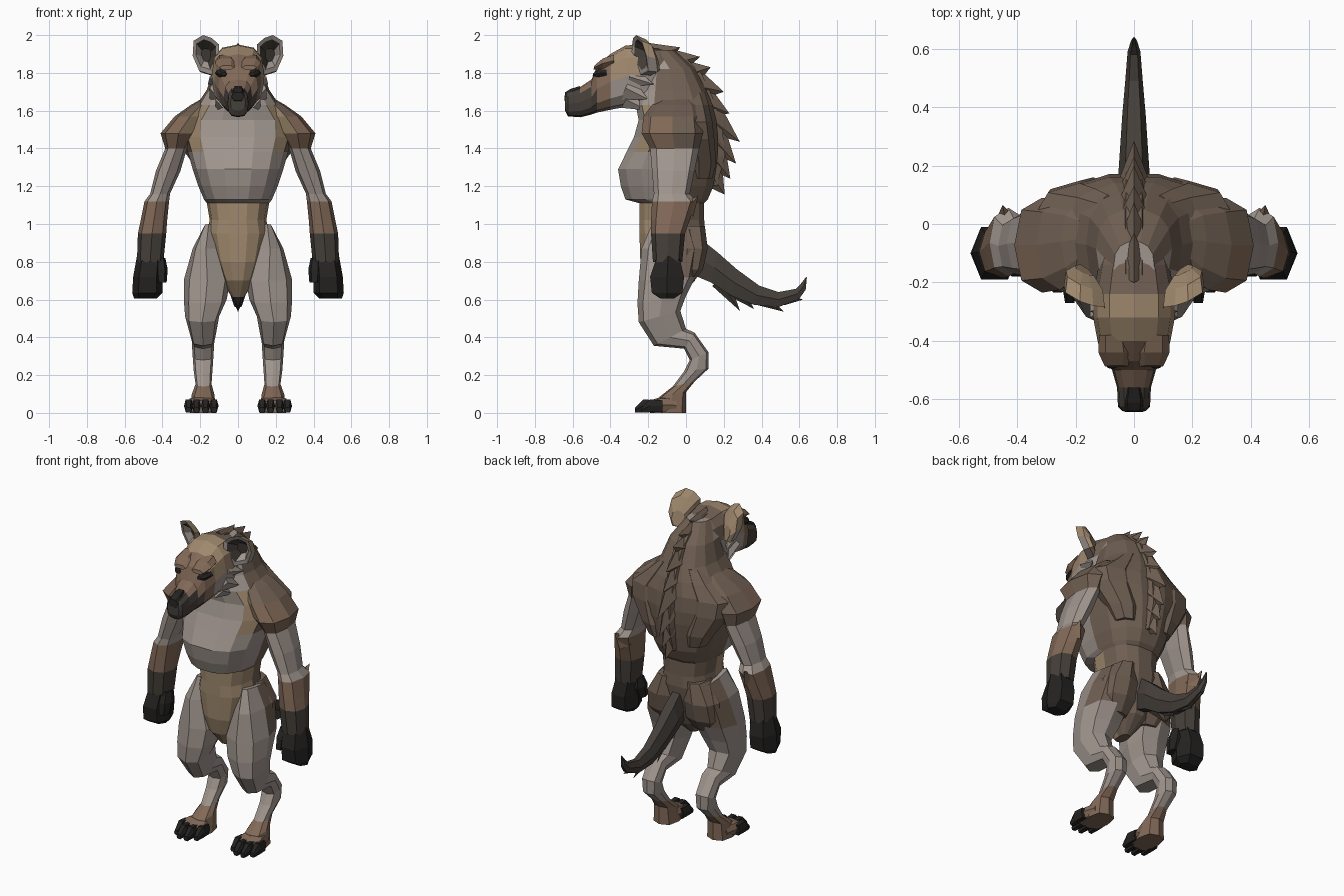
import bpy, bmesh, math
from mathutils import Vector

PALETTE = {"grey": (.35, .30, .27), "brown": (.16, .115, .085), "tan": (.35, .25, .155),
           "mid": (.22, .14, .095), "dark": (.06, .05, .042), "black": (.018, .017, .016)}
KEYS = list(PALETTE)
MATS = []
for key, col in PALETTE.items():
    m = bpy.data.materials.new(key + "_fur")
    m.diffuse_color = (*col, 1)
    MATS.append(m)


def finish(name, bm, paint, mirror=False):
    """Turn a bmesh into an object; paint is a colour key or a function of face centre and normal."""
    bmesh.ops.recalc_face_normals(bm, faces=bm.faces[:])
    for f in bm.faces:
        key = paint if isinstance(paint, str) else paint(f.calc_center_median(), f.normal)
        f.material_index = KEYS.index(key)
    me = bpy.data.meshes.new(name)
    bm.to_mesh(me)
    bm.free()
    for m in MATS:
        me.materials.append(m)
    ob = bpy.data.objects.new(name, me)
    bpy.context.collection.objects.link(ob)
    if mirror:
        mod = ob.modifiers.new("mirror", "MIRROR")
        mod.use_mirror_merge = False
    return ob


def skin(bm, loops):
    """Bridge equal-length point loops and cap both ends."""
    vs = [[bm.verts.new(p) for p in loop] for loop in loops]
    n = len(vs[0])
    for a, b in zip(vs, vs[1:]):
        for i in range(n):
            j = (i + 1) % n
            bm.faces.new((a[i], a[j], b[j], b[i]))
    bm.faces.new(vs[0])
    bm.faces.new(vs[-1])


def ring(x0, x1, a, b, n, p):
    """Cross-section spanning x0..x1 and the side-view points a..b (y, z)."""
    pts = []
    for i in range(n):
        t = 2 * math.pi * i / n
        c, s = (math.copysign(abs(f) ** p, f) if abs(f) > 1e-6 else 0
                for f in (math.cos(t), math.sin(t)))
        pts.append(Vector(((x0 + x1) / 2 + (x1 - x0) / 2 * c,
                           (a[0] + b[0]) / 2 + (b[0] - a[0]) / 2 * s,
                           (a[1] + b[1]) / 2 + (b[1] - a[1]) / 2 * s)))
    return pts


def loft(name, rows, paint, n=8, p=.85, mirror=False):
    bm = bmesh.new()
    skin(bm, [ring(*r, n, p) for r in rows])
    return finish(name, bm, paint, mirror)


def level(z, x0, x1, yf, yb):
    return (x0, x1, (yf, z), (yb, z))


def spikes(name, items, paint, mirror=False):
    """Four-sided fur tufts: base point, tip point, half width, half height."""
    bm = bmesh.new()
    for base, tip, w, h in items:
        b, t = Vector(base), Vector(tip)
        side = (t - b).cross(Vector((1, 0, 0))).normalized() * h
        ex = Vector((w, 0, 0))
        q = [bm.verts.new(v) for v in (b + ex, b + side, b - ex, b - side)]
        top = bm.verts.new(t)
        bm.faces.new(q)
        for i in range(4):
            bm.faces.new((q[i], q[(i + 1) % 4], top))
    return finish(name, bm, paint, mirror)


# torso, from crotch to the top of the neck
def torso_paint(c, n):
    if c.z < 1.12:
        return "tan" if c.y < -.11 else "brown"
    if c.y < -.13:
        return "tan" if abs(c.x) > .2 and c.z > 1.42 else "grey"
    return "brown"


torso = [(.61, .03, -.15, -.05), (.70, .09, -.22, .05), (.80, .13, -.245, .085), (.95, .165, -.25, .105),
         (1.02, .15, -.25, .10), (1.11, .165, -.25, .10), (1.13, .18, -.325, .12), (1.20, .21, -.35, .15),
         (1.29, .24, -.365, .165), (1.38, .265, -.32, .175), (1.46, .29, -.28, .175), (1.55, .285, -.255, .165),
         (1.63, .22, -.27, .145), (1.71, .165, -.25, .11), (1.82, .13, -.22, .05), (1.92, .07, -.24, -.06)]
loft("torso", [level(z, -w, w, f, b) for z, w, f, b in torso], torso_paint, 14, .8)
# shoulder blades and buttocks
loft("shoulder_blade", [level(1.24, .06, .19, 0, .14), level(1.32, .04, .24, -.02, .16),
                        level(1.45, .03, .33, -.06, .15), level(1.54, .03, .34, -.08, .14),
                        level(1.63, .04, .22, -.08, .12), level(1.70, .04, .14, -.1, .1)],
     "brown", 8, 1, True)
loft("buttock", [level(.68, .05, .19, -.08, .03), level(.76, .02, .24, -.1, .09),
                 level(.87, .01, .235, -.1, .115), level(.99, .03, .16, -.1, .1)], "brown", 8, mirror=True)


# arm with rounded, sloping shoulder
def arm_paint(c, n):
    if c.z > 1.40:
        return "brown" if c.y > -.06 or n.z > .75 else ("tan" if c.x < .29 else "mid")
    return "grey" if c.z > 1.12 else ("mid" if c.z > .98 else "dark")


arm = [(1.67, .10, .18, -.12, .02), (1.63, .14, .25, -.18, .06), (1.57, .17, .335, -.225, .08),
       (1.48, .22, .41, -.235, .09),
       (1.40, .27, .385, -.19, .07), (1.28, .305, .435, -.18, .045), (1.16, .36, .465, -.17, .02),
       (1.12, .365, .495, -.18, .055), (1.02, .375, .515, -.185, .02), (.95, .38, .53, -.185, -.005),
       (.80, .395, .535, -.175, -.02)]
loft("arm", [level(*r) for r in arm], arm_paint, 8, mirror=True)
spikes("elbow_tuft", [((.43, 0, 1.07), (.45, .065, 1.15), .05, .05)], "mid", True)
# mitten hand and thumb
loft("hand", [level(.83, .395, .535, -.16, -.03), level(.72, .40, .555, -.2, 0),
              ((.40, .56, (-.19, .635), (-.01, .635))), level(.605, .43, .55, -.14, -.06)],
     "black", 6, .75, True)
loft("thumb", [level(.82, .385, .43, -.15, -.08), level(.76, .372, .44, -.18, -.07),
               level(.69, .378, .43, -.185, -.1)], "black", 6, mirror=True)


# digitigrade leg
def leg_paint(c, n):
    if c.z > .7 and c.y > -.06:
        return "brown"
    return "mid" if c.z < .14 else "grey"


leg = [(.13, .18, (-.18, 1.0), (.04, .97)), (.10, .24, (-.235, .87), (.08, .87)),
       (.04, .285, (-.25, .70), (.05, .72)), (.06, .287, (-.257, .58), (.0, .62)),
       (.10, .28, (-.25, .48), (-.03, .54)), (.12, .25, (-.17, .355), (.0, .445)),
       (.125, .245, (-.01, .34), (.045, .425)), (.13, .24, (.02, .28), (.12, .32)),
       (.135, .235, (-.01, .22), (.12, .235)), (.14, .225, (-.07, .14), (.045, .165)),
       (.125, .245, (-.14, .085), (.0, .11)), (.115, .255, (-.19, 0), (.0, 0))]
loft("leg", leg, leg_paint, 8, .75, True)
# paw and toes
loft("paw", [(.13, .25, (-.05, 0), (-.05, .08)), (.115, .27, (-.13, 0), (-.13, .085)),
             (.11, .28, (-.19, 0), (-.19, .065))], "mid", 8, .6, True)
for i, (x, y) in enumerate([(.127, -.235), (.172, -.27), (.22, -.27), (.262, -.235)]):
    loft(f"toe_{i + 1}", [(x - .021, x + .021, (y + .11, 0), (y + .11, .07)),
                          (x - .024, x + .024, (y + .045, 0), (y + .045, .075)),
                          (x - .016, x + .016, (y, 0), (y, .03))], "black", 6, .7, True)


# head, lofted from nose to nape
def head_paint(c, n):
    if c.y < -.48:
        return "mid" if c.z > 1.70 and c.y > -.54 else "dark"
    if c.z < 1.75:
        return "grey" if c.y > -.4 else "mid"
    if c.y < -.43:
        return "mid"
    return "tan" if c.y < -.24 else "brown"


head = [(-.64, .04, 1.60, 1.685), (-.625, .055, 1.57, 1.70), (-.56, .058, 1.565, 1.725),
        (-.50, .075, 1.58, 1.765), (-.47, .105, 1.59, 1.84), (-.40, .125, 1.605, 1.90),
        (-.32, .14, 1.62, 1.945), (-.24, .14, 1.625, 1.95), (-.14, .12, 1.66, 1.93), (-.03, .09, 1.7, 1.87)]
loft("head", [(-w, w, (y, b), (y, t)) for y, w, b, t in head], head_paint, 12, .75)
loft("nose", [(-.035, .035, (-.645, 1.65), (-.64, 1.70)), (-.042, .042, (-.62, 1.64), (-.61, 1.72)),
              (-.03, .03, (-.56, 1.66), (-.56, 1.735))], "black", 6)
loft("eye", [(.06, .09, (-.495, 1.785), (-.49, 1.80)), (.055, .11, (-.47, 1.775), (-.465, 1.82)),
             (.06, .122, (-.42, 1.78), (-.42, 1.82))], "black", 6, mirror=True)
loft("brow", [(.02, .10, (-.49, 1.815), (-.485, 1.84)), (.01, .122, (-.44, 1.82), (-.44, 1.88)),
              (.02, .12, (-.38, 1.83), (-.38, 1.90))], "mid", 6, mirror=True)
spikes("cheek_ruff", [((.10, -.32, 1.72), (.15, -.2, 1.66), .05, .07),
                      ((.10, -.30, 1.78), (.16, -.17, 1.74), .05, .06),
                      ((.08, -.32, 1.66), (.12, -.2, 1.60), .04, .05)], "grey", True)

# cupped ears
RIM = [(.10, -.285, 1.95), (.14, -.28, 1.985), (.185, -.265, 2.0), (.235, -.235, 1.97),
       (.24, -.21, 1.89), (.205, -.20, 1.81), (.14, -.24, 1.79), (.10, -.29, 1.87)]
rim = [Vector(p) for p in RIM]
mid = sum(rim, Vector()) / len(rim)
shell = [[mid.lerp(p, k) + Vector((0, dy, dz)) for p in rim]
         for k, dy, dz in ((.45, .09, -.05), (.9, .055, -.015), (1, 0, 0), (.76, .005, 0), (.35, .055, -.01))]
bm = bmesh.new()
skin(bm, shell)
finish("ear", bm, lambda c, n: "tan" if n.y > .1 else
       ("dark" if (c - mid).length < .06 else "grey"), True)

# mane ridge with large backswept tufts
ridge = [((-.32, 1.85), (-.32, 1.94)), ((-.15, 1.80), (-.15, 1.94)), ((-.08, 1.75), (.01, 1.88)),
         ((-.02, 1.7), (.09, 1.80)), ((.03, 1.6), (.15, 1.67)), ((.06, 1.5), (.20, 1.52)),
         ((.07, 1.35), (.215, 1.36)), ((.06, 1.22), (.17, 1.20))]
loft("mane_ridge", [(-.05, .05, a, b) for a, b in ridge], "brown", 6)
tufts = [((-.17, 1.88), (-.03, 1.935)), ((-.08, 1.85), (.075, 1.885)), ((.01, 1.79), (.13, 1.83)),
         ((.06, 1.73), (.20, 1.70)), ((.10, 1.64), (.23, 1.585)), ((.13, 1.56), (.285, 1.435)),
         ((.14, 1.46), (.265, 1.32)), ((.14, 1.36), (.235, 1.24)), ((.12, 1.28), (.205, 1.155))]
spikes("mane_tufts", [((0, *b), (0, *t), .06, .085) for b, t in tufts], "brown")

# tail with lower tufts
tail = [(.04, (.03, .72), (.06, .95)), (.055, (.13, .68), (.17, .86)), (.048, (.24, .61), (.27, .77)),
        (.04, (.36, .565), (.39, .68)), (.03, (.49, .555), (.49, .645)), (.022, (.60, .60), (.58, .66)),
        (.012, (.635, .65), (.61, .69)), (.003, (.64, .715), (.635, .72))]
loft("tail", [(-w, w, a, b) for w, a, b in tail], "dark", 6)
spikes("tail_tufts", [((0, .18, .70), (0, .285, .54), .035, .05), ((0, .27, .64), (0, .36, .55), .03, .04),
                      ((0, .40, .60), (0, .52, .535), .028, .035),
                      ((0, .52, .60), (0, .62, .60), .02, .03)], "dark")
